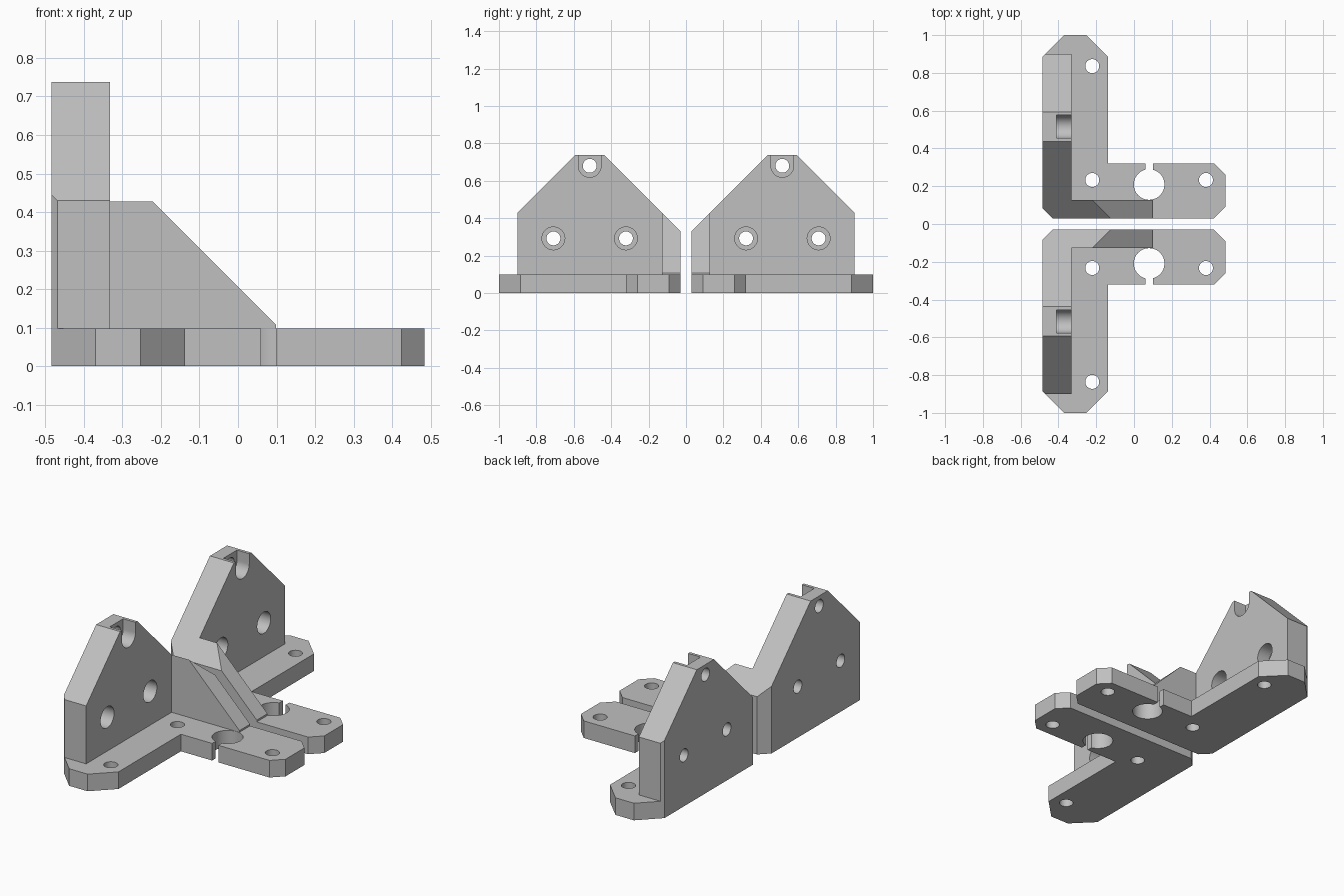
import bpy
import bmesh
import math
from mathutils import Matrix, Vector

cube = bpy.data.objects.get("Cube")
if cube:
    bpy.data.objects.remove(cube, do_unlink=True)

# One grey for everything
grey = bpy.data.materials.new("plain grey")
grey.use_nodes = True
COLOUR = (0.527, 0.527, 0.527, 1)
grey.diffuse_color = COLOUR
grey.node_tree.nodes["Principled BSDF"].inputs["Base Color"].default_value = COLOUR

PLATE = 0.098            # plate thickness
TOP = 0.738              # wall height
LEFT, WALL = -0.484, -0.332   # outer and inner face of the wall
INNER = 0.03             # side facing the other bracket
SLOPE = ((0, -1, 1), (0, 0.437, TOP))   # slope shared by wall and gusset


def to_object(name, bm):
    bmesh.ops.recalc_face_normals(bm, faces=bm.faces)
    mesh = bpy.data.meshes.new(name)
    bm.to_mesh(mesh)
    bm.free()
    obj = bpy.data.objects.new(name, mesh)
    bpy.context.collection.objects.link(obj)
    return obj


def prism(name, outline, z0, z1, cuts=()):
    """Extrude a plan outline upwards, then trim it by planes."""
    bm = bmesh.new()
    face = bm.faces.new([bm.verts.new((x, y, z0)) for x, y in outline])
    out = bmesh.ops.extrude_face_region(bm, geom=[face])
    verts = [v for v in out["geom"] if isinstance(v, bmesh.types.BMVert)]
    bmesh.ops.translate(bm, verts=verts, vec=(0, 0, z1 - z0))
    # Extruding a lone face can drop its base, so close any open rim
    rim = [e for e in bm.edges if e.is_boundary]
    if rim:
        bmesh.ops.holes_fill(bm, edges=rim)
    for normal, point in cuts:
        bmesh.ops.bisect_plane(bm, geom=bm.verts[:] + bm.edges[:] + bm.faces[:],
                               plane_co=point, plane_no=Vector(normal).normalized(),
                               clear_outer=True)
        rim = [e for e in bm.edges if e.is_boundary]
        if rim:
            bmesh.ops.holes_fill(bm, edges=rim)
    return to_object(name, bm)


def box(name, low, high):
    outline = [(low[0], low[1]), (high[0], low[1]), (high[0], high[1]), (low[0], high[1])]
    return prism(name, outline, low[2], high[2])


def cylinder(name, centre, radius, length, along_x=False):
    bm = bmesh.new()
    turn = Matrix.Rotation(math.pi / 2, 4, "Y") if along_x else Matrix()
    bmesh.ops.create_cone(bm, cap_ends=True, segments=48, radius1=radius, radius2=radius,
                          depth=length, matrix=Matrix.Translation(centre) @ turn)
    return to_object(name, bm)


def finish(obj, cutters=()):
    """Drill the part, mirror it to the other bracket and shade it."""
    bpy.ops.object.select_all(action="DESELECT")
    obj.select_set(True)
    bpy.context.view_layer.objects.active = obj
    obj.data.materials.append(grey)
    for cutter in cutters:
        cutter.hide_render = True
        mod = obj.modifiers.new("cut", "BOOLEAN")
        mod.operation = "DIFFERENCE"
        mod.solver = "EXACT"
        mod.object = cutter
        bpy.ops.object.modifier_apply(modifier=mod.name)
        bpy.data.objects.remove(cutter, do_unlink=True)
    mod = obj.modifiers.new("mirror", "MIRROR")
    mod.use_axis = (False, True, False)
    mod.use_mirror_merge = False
    bpy.ops.object.modifier_apply(modifier=mod.name)
    bpy.ops.object.shade_smooth_by_angle(angle=math.radians(30))


# L-shaped base plates with chamfered corners
plate = prism("base_plates", [
    (-0.43, INNER), (0.424, INNER), (0.484, 0.09), (0.484, 0.26), (0.424, 0.32),
    (-0.138, 0.32), (-0.138, 0.885), (-0.253, 1), (-0.37, 1),
    (LEFT, 0.886), (LEFT, 0.084)], 0, PLATE)

# Screw holes, rod hole and its slot
drills = [cylinder("screw_drill", (x, y, 0.05), 0.037, 0.4)
          for x, y in ((-0.221, 0.233), (-0.221, 0.836), (0.381, 0.233))]
drills.append(cylinder("rod_drill", (0.08, 0.209, 0.05), 0.081, 0.4))
drills.append(box("slot_cutter", (0.06, 0.209, -0.1), (0.1, 0.4, 0.2)))
finish(plate, drills)

# Upright walls with a sloped top on both sides
wall = prism("upright_walls", [
    (-0.43, INNER), (WALL, INNER), (WALL, 0.901), (-0.469, 0.901),
    (LEFT, 0.886), (LEFT, 0.084)], PLATE, TOP,
    [SLOPE, ((0, 1, 1), (0, 0.593, TOP))])

# Counterbored bolt holes; the top one opens upwards
BORE = 0.061
drills = []
for y, z in ((0.321, 0.292), (0.709, 0.292), (0.515, 0.68)):
    drills.append(cylinder("bolt_drill", (-0.4, y, z), 0.037, 0.6, True))
    drills.append(cylinder("counterbore", (-0.31, y, z), BORE, 0.2, True))
drills.append(box("notch_cutter", (-0.41, 0.515 - BORE, 0.68), (-0.21, 0.515 + BORE, 0.9)))
finish(wall, drills)

# Triangular gussets bracing wall and plate
gusset = prism("gussets", [
    (WALL, INNER), (0.098, INNER), (0.098, 0.127), (WALL, 0.127)], PLATE, TOP,
    [SLOPE, ((1, 0, 1), (0.098, 0, 0.108))])
finish(gusset)
